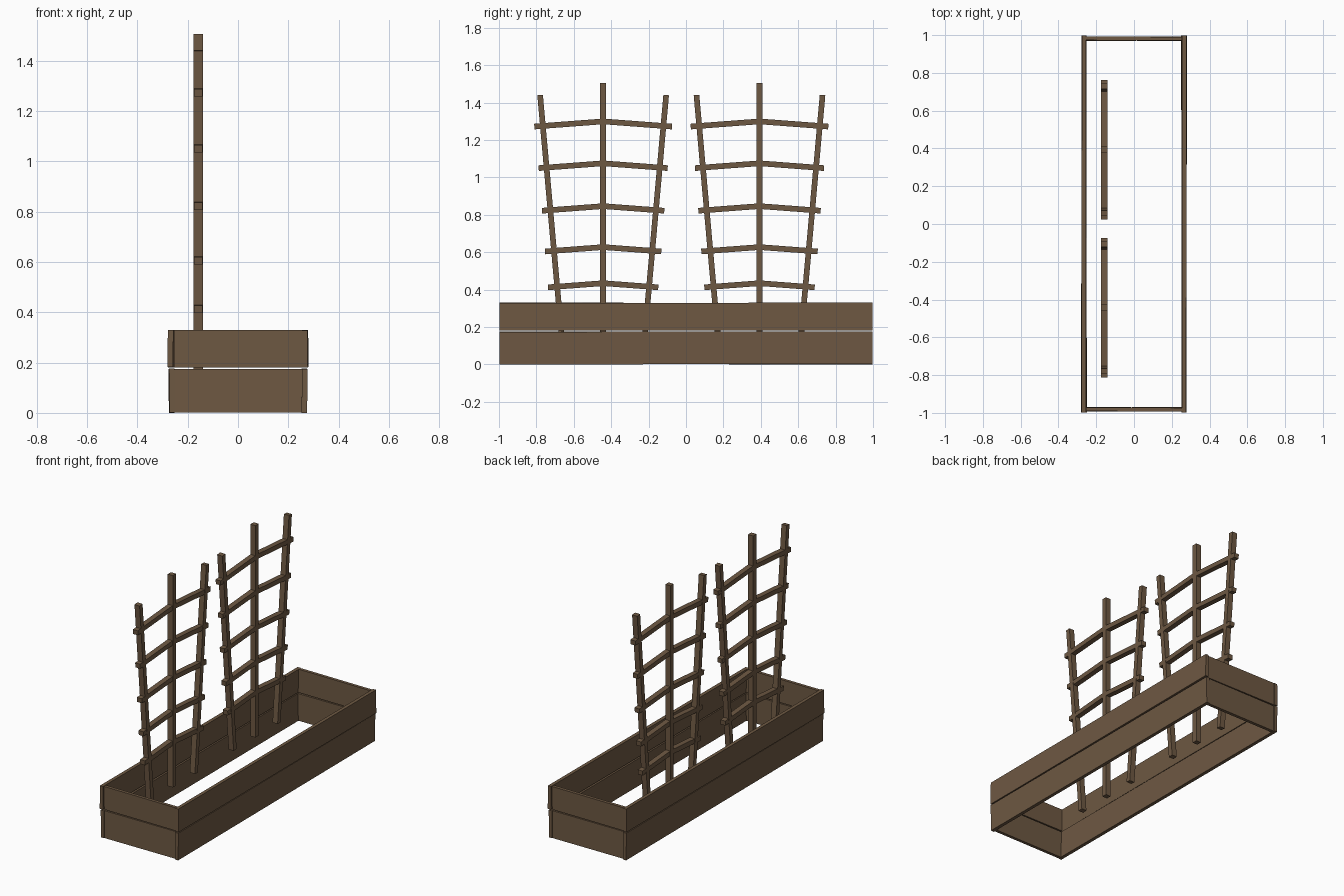
import bpy, math
from mathutils import Matrix, Vector

cube = bpy.data.objects.get("Cube")
if cube:
    bpy.data.objects.remove(cube, do_unlink=True)

wood = bpy.data.materials.new("brown_wood")
wood.use_nodes = True
colour = (0.155, 0.098, 0.055, 1)
wood.diffuse_color = colour
wood.node_tree.nodes["Principled BSDF"].inputs["Base Color"].default_value = colour


def box(name, centre, size, rotation=(0, 0, 0)):
    """A wooden block of the given size, rotated by small angles in degrees."""
    bpy.ops.mesh.primitive_cube_add(size=1, location=centre,
                                    rotation=[math.radians(a) for a in rotation])
    obj = bpy.context.object
    obj.name = name
    obj.scale = size
    bpy.ops.object.transform_apply(location=False, rotation=False, scale=True)
    obj.data.materials.append(wood)
    return obj


def bar(name, start, end, width, depth):
    """A square bar between two (y, z) points in the trellis plane."""
    dy, dz = end[0] - start[0], end[1] - start[1]
    centre = (TRELLIS_X, (start[0] + end[0]) / 2, (start[1] + end[1]) / 2)
    angle = math.degrees(math.atan2(dz, dy))
    return box(name, centre, (depth, math.hypot(dy, dz), width), (angle, 0, 0))


# Planter walls: two rows of slightly crooked planks, open top and bottom
rows = [("lower", 0.088, 0.174, 0.263), ("upper", 0.255, 0.148, 0.267)]
for row, z, height, x in rows:
    lean = 0.6 if row == "lower" else -0.6
    for side, s in (("left", 1), ("right", -1)):
        box(f"{row}_{side}_plank", (s * x, 0, z), (0.022, 1.995, height),
            (0.06 * s, lean * s, 0.15 * lean))
    for end, s in (("front", -1), ("back", 1)):
        box(f"{row}_{end}_plank", (0, s * 0.981, z), (0.508, 0.02, height),
            (lean * s, 0, 0.5 * lean))

# Two fan trellises: three posts and five peaked rungs each
TRELLIS_X = -0.158
FOOT = 0.15
rungs = [(0.434, 0.295), (0.627, 0.311), (0.846, 0.327), (1.075, 0.345), (1.299, 0.368)]
for label, y in (("front", -0.443), ("back", 0.393)):
    bar(f"{label}_trellis_middle_post", (y, FOOT), (y, 1.505), 0.033, 0.036)
    for side, s in (("near", -1), ("far", 1)):
        bar(f"{label}_trellis_{side}_post", (y + s * 0.222, FOOT),
            (y + s * 0.337, 1.44), 0.03, 0.036)
        for i, (z, reach) in enumerate(rungs, 1):
            bar(f"{label}_trellis_{side}_rung_{i}", (y, z),
                (y + s * reach, z - 0.075 * reach), 0.03, 0.034)
